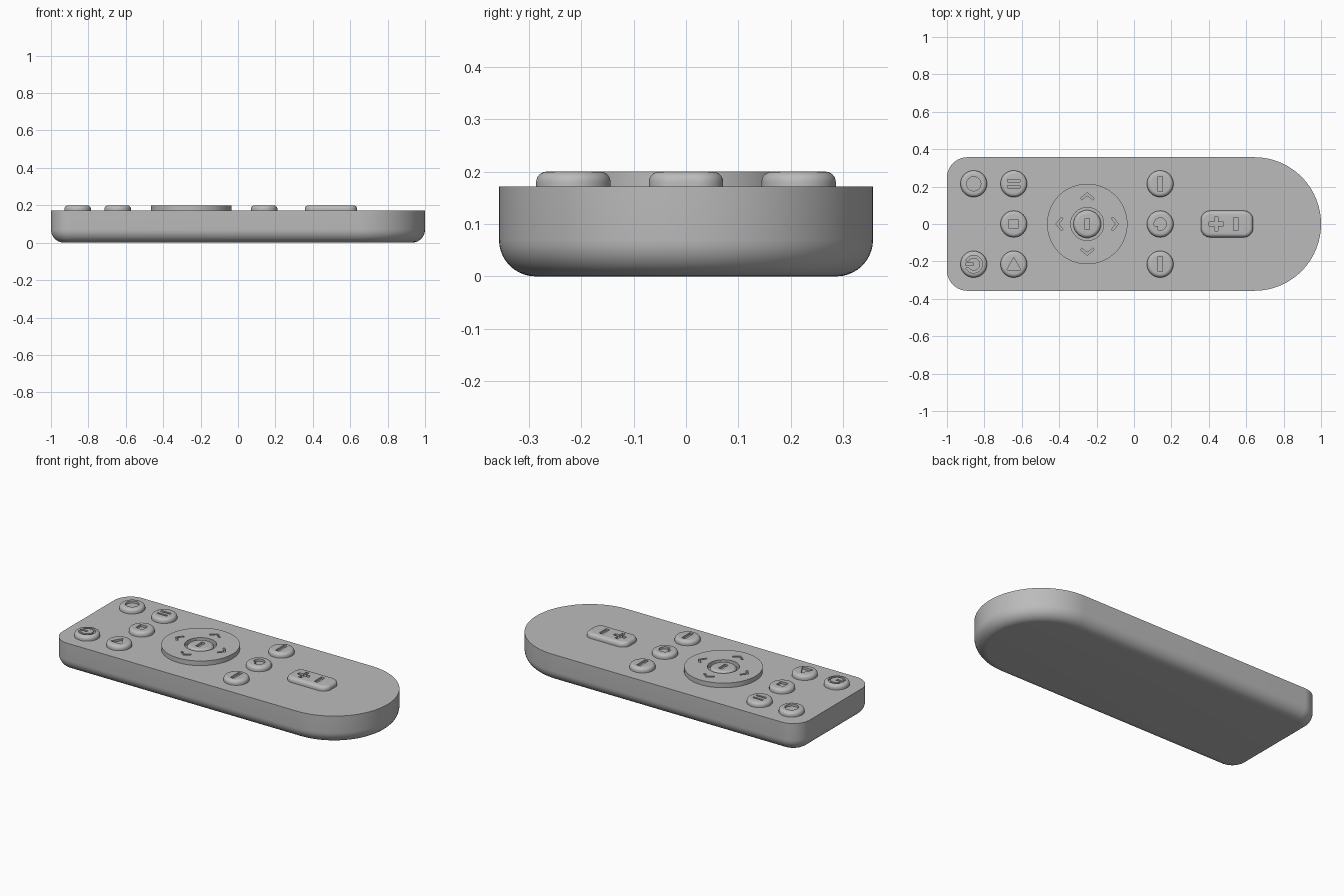
import bpy, bmesh
from math import sin, cos, pi, radians

if "Cube" in bpy.data.objects:
    bpy.data.objects.remove(bpy.data.objects["Cube"])

grey = bpy.data.materials.new("plain grey")
grey.use_nodes = True
grey.diffuse_color = (0.5, 0.5, 0.5, 1)
grey.node_tree.nodes["Principled BSDF"].inputs["Base Color"].default_value = (0.5, 0.5, 0.5, 1)

DECK, TOP, ENGRAVED = 0.172, 0.2, 0.187


# Outline helpers
def arc(cx, cy, r, a, b, n):
    return [(cx + r * cos(radians(a + (b - a) * i / n)),
             cy + r * sin(radians(a + (b - a) * i / n))) for i in range(n + 1)]


def disc(r, n=64):
    return arc(0, 0, r, 0, 360 - 360 / n, n - 1)


def box(hx, hy, cx=0, cy=0):
    return [(cx - hx, cy - hy), (cx + hx, cy - hy), (cx + hx, cy + hy), (cx - hx, cy + hy)]


def rounded(x0, x1, hy, left, right, inset=0, n=24):
    pts = []
    for x, y, r, a in ((x1 - right, hy - right, right, 0), (x0 + left, hy - left, left, 90),
                       (x0 + left, left - hy, left, 180), (x1 - right, right - hy, right, 270)):
        pts += arc(x, y, r - inset, a, a + 90, n)
    return pts


def moved(pts, x, y):
    return [(px + x, py + y) for px, py in pts]


def turned(pts, a):
    c, s = cos(radians(a)), sin(radians(a))
    return [(x * c - y * s, x * s + y * c) for x, y in pts]


# Mesh helpers
def add_stack(bm, layers):
    rings = [[bm.verts.new((x, y, z)) for x, y in pts] for z, pts in layers]
    n = len(rings[0])
    bm.faces.new(rings[0][::-1])
    bm.faces.new(rings[-1])
    for low, high in zip(rings, rings[1:]):
        for i in range(n):
            j = (i + 1) % n
            bm.faces.new((low[i], low[j], high[j], high[i]))


def solid(name, stacks):
    bm = bmesh.new()
    for layers in stacks:
        add_stack(bm, layers)
    bmesh.ops.remove_doubles(bm, verts=bm.verts, dist=1e-5)
    bmesh.ops.recalc_face_normals(bm, faces=bm.faces)
    mesh = bpy.data.meshes.new(name)
    bm.to_mesh(mesh)
    bm.free()
    mesh.materials.append(grey)
    ob = bpy.data.objects.new(name, mesh)
    bpy.context.collection.objects.link(ob)
    return ob


def finish(ob, cuts=()):
    bpy.ops.object.select_all(action="DESELECT")
    bpy.context.view_layer.objects.active = ob
    ob.select_set(True)
    if cuts:
        cutter = solid("cutter", [[(z, pts), (TOP + 0.05, pts)] for z, pts in cuts])
        cutter.hide_render = True
        mod = ob.modifiers.new("engrave", "BOOLEAN")
        mod.operation, mod.solver, mod.object = "DIFFERENCE", "EXACT", cutter
        bpy.ops.object.modifier_apply(modifier=mod.name)
        bpy.data.objects.remove(cutter)
    bpy.ops.object.shade_smooth_by_angle(angle=radians(30))


def fillet(r, steps=6):
    """Inset and drop pairs of a quarter round, from the wall to the flat."""
    return [(r * (1 - cos(t * pi / 2 / steps)), r * (1 - sin(t * pi / 2 / steps)))
            for t in range(steps + 1)]


def button(name, x, y, r, icons, soft=0.02):
    layers = [(DECK - 0.004, moved(disc(r), x, y))]
    layers += [(TOP - drop, moved(disc(r - inset), x, y)) for inset, drop in fillet(soft)]
    finish(solid(name, [layers]), [(ENGRAVED, moved(p, x, y)) for p in icons])


# Body with a flat deck, a round end and a softened underside
R = 0.357
body = [(drop, rounded(-1, 1, R, 0.11, R - 1e-4, inset)) for inset, drop in fillet(0.07, 10)][::-1]
body.append((DECK, rounded(-1, 1, R, 0.11, R - 1e-4)))
finish(solid("body", [body]))

# Direction pad with a well for the centre button
PAD = -0.25
chevron = [(0.017, 0), (-0.012, 0.037), (-0.021, 0.029), (0.003, 0), (-0.021, -0.029), (-0.012, -0.037)]
pad = moved(disc(0.215, 96), PAD, 0)
cuts = [(ENGRAVED, moved(turned(moved(chevron, 0.15, 0), a), PAD, 0)) for a in (0, 90, 180, 270)]
cuts.append((DECK + 0.002, moved(disc(0.088), PAD, 0)))
finish(solid("direction_pad", [[(DECK - 0.004, pad), (TOP, pad)]]), cuts)

# Round buttons with engraved symbols
slot = box(0.012, 0.04)
power = arc(0, 0, 0.047, -155, 155, 30) + arc(0, 0, 0.034, 150, -150, 30)
buttons = {
    "centre_button": (PAD, 0, 0.074, [box(0.012, 0.03)]),
    "record_button": (-0.857, 0.215, 0.071, [disc(0.038, 40)]),
    "power_button": (-0.857, -0.215, 0.071, [power, box(0.022, 0.007, -0.022)]),
    "pause_button": (-0.643, 0.215, 0.071, [box(0.033, 0.006, 0, s * 0.016) for s in (-1, 1)]),
    "stop_button": (-0.643, 0, 0.071, [box(0.024, 0.024)]),
    "play_button": (-0.643, -0.215, 0.071, [[(-0.037, -0.03), (0.037, -0.03), (0, 0.036)]]),
    "upper_option_button": (0.14, 0.215, 0.071, [slot]),
    "middle_option_button": (0.14, 0, 0.071, [arc(0, 0, 0.033, -110, 200, 28) + [(-0.012, -0.012)]]),
    "lower_option_button": (0.14, -0.215, 0.071, [slot]),
}
for name, (x, y, r, icons) in buttons.items():
    button(name, x, y, r, icons)

# Volume rocker with plus and minus
a, b = 0.038, 0.01
plus = [(a, -b), (a, b), (b, b), (b, a), (-b, a), (-b, b),
        (-a, b), (-a, -b), (-b, -b), (-b, -a), (b, -a), (b, -b)]
rocker = [(DECK - 0.004, rounded(0.357, 0.637, 0.071, 0.05, 0.05))]
rocker += [(TOP - drop, rounded(0.357, 0.637, 0.071, 0.05, 0.05, inset)) for inset, drop in fillet(0.02)]
finish(solid("volume_rocker", [rocker]),
       [(ENGRAVED, moved(plus, 0.44, 0)), (ENGRAVED, box(0.012, 0.034, 0.545))])
